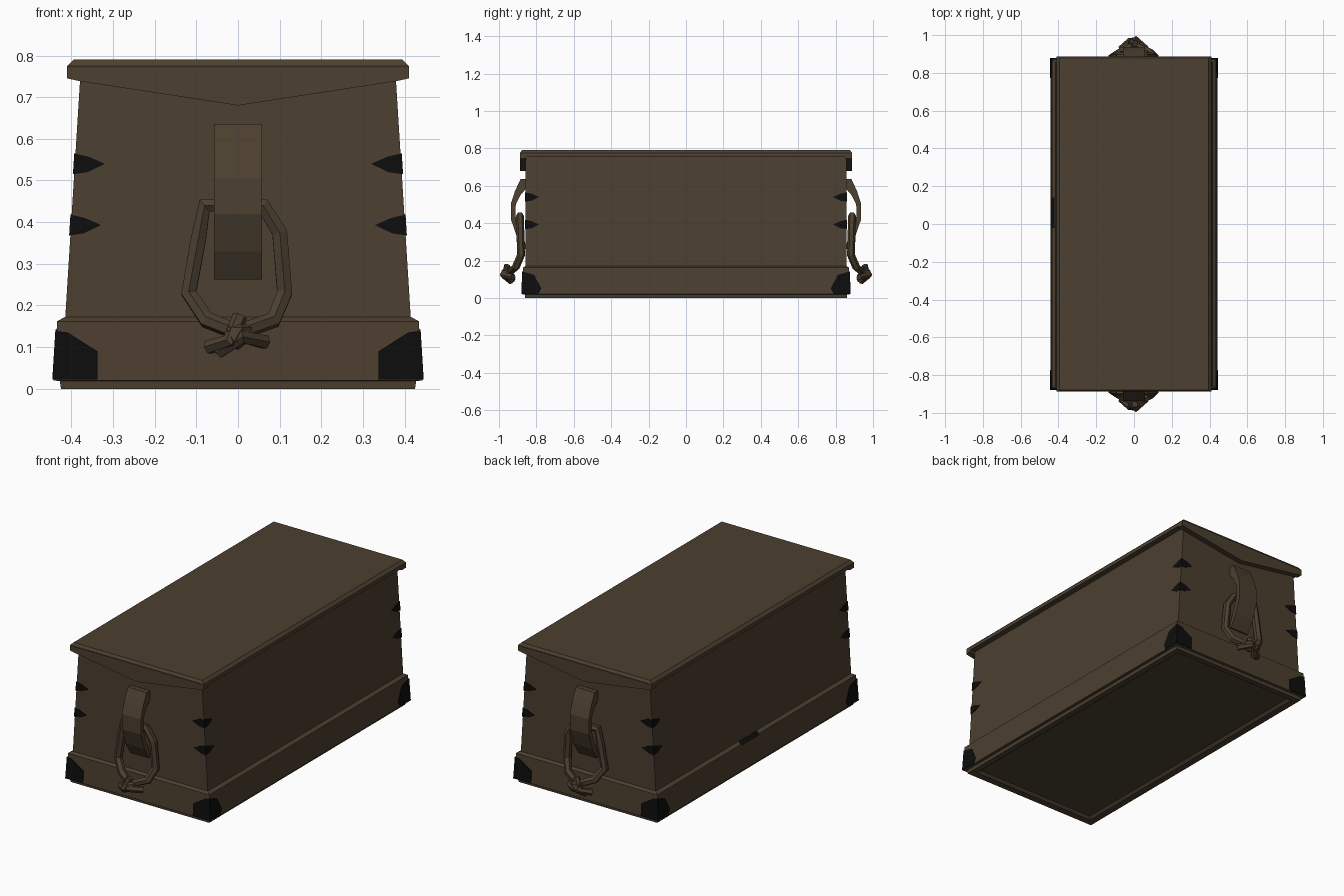
import bpy, bmesh
from mathutils import Vector

if "Cube" in bpy.data.objects:
    bpy.data.objects.remove(bpy.data.objects["Cube"])


def material(name, rgb):
    m = bpy.data.materials.new(name)
    m.diffuse_color = (*rgb, 1)
    m.use_nodes = True
    m.node_tree.nodes["Principled BSDF"].inputs["Base Color"].default_value = m.diffuse_color
    return m


BROWN = material("dark brown wood", (0.072, 0.050, 0.029))
BLACK = material("black iron", (0.004, 0.004, 0.004))


def finish(bm, name, mat):
    bmesh.ops.recalc_face_normals(bm, faces=bm.faces)
    me = bpy.data.meshes.new(name)
    bm.to_mesh(me)
    bm.free()
    me.materials.append(mat)
    ob = bpy.data.objects.new(name, me)
    bpy.context.collection.objects.link(ob)
    return ob


def mirror(ob, x=False, y=True):
    mod = ob.modifiers.new("mirror", 'MIRROR')
    mod.use_axis = (x, y, False)
    mod.use_mirror_merge = False


def loft(name, levels):
    """Closed stack of rectangles given as (half width, half depth, z)."""
    bm = bmesh.new()
    rings = [[bm.verts.new((sx * hx, sy * hy, z))
              for sx, sy in ((-1, -1), (1, -1), (1, 1), (-1, 1))]
             for hx, hy, z in levels]
    for a, b in zip(rings, rings[1:]):
        for i in range(4):
            j = (i + 1) % 4
            bm.faces.new((a[i], a[j], b[j], b[i]))
    bm.faces.new(rings[0])
    bm.faces.new(rings[-1])
    return finish(bm, name, BROWN)


def prism(name, points, offset, mat=BROWN):
    """Solid made by pushing a flat outline along an offset."""
    bm = bmesh.new()
    f = bm.faces.new([bm.verts.new(p) for p in points])
    r = bmesh.ops.extrude_face_region(bm, geom=[f])
    bmesh.ops.translate(bm, vec=Vector(offset),
                        verts=[v for v in r["geom"] if isinstance(v, bmesh.types.BMVert)])
    return finish(bm, name, mat)


def tube(name, pts, radius, closed=False):
    """Low-poly rope along a path, mirrored to the back."""
    cu = bpy.data.curves.new(name, 'CURVE')
    cu.dimensions = '3D'
    cu.bevel_depth = radius
    cu.bevel_resolution = 1
    cu.use_fill_caps = True
    sp = cu.splines.new('POLY')
    sp.points.add(len(pts) - 1)
    for p, q in zip(sp.points, pts):
        p.co = (*q, 1)
    sp.use_cyclic_u = closed
    temp = bpy.data.objects.new(name + "_path", cu)
    bpy.context.collection.objects.link(temp)
    me = bpy.data.meshes.new_from_object(temp.evaluated_get(bpy.context.evaluated_depsgraph_get()))
    bpy.data.objects.remove(temp)
    me.materials.clear()
    me.materials.append(BROWN)
    for poly in me.polygons:
        poly.use_smooth = False
    ob = bpy.data.objects.new(name, me)
    bpy.context.collection.objects.link(ob)
    mirror(ob)


# Chest body, flared base and foot with recessed underside
loft("body", [(0.416, 0.857, 0.15), (0.378, 0.857, 0.76)])
loft("base", [(0.425, 0.860, 0.018), (0.443, 0.876, 0.020), (0.434, 0.872, 0.162), (0.416, 0.857, 0.172)])
loft("foot", [(0.375, 0.81, 0.015), (0.39, 0.825, 0.002), (0.425, 0.86, 0.0), (0.428, 0.862, 0.02)])

# Lid with bevelled top, and a pointed apron at each end
loft("lid", [(0.41, 0.885, 0.755), (0.41, 0.888, 0.775), (0.395, 0.878, 0.79)])
mirror(prism("lid_apron", [(-0.41, -0.888, 0.77), (-0.41, -0.888, 0.745), (-0.378, -0.888, 0.738),
                           (0, -0.888, 0.68), (0.378, -0.888, 0.738), (0.41, -0.888, 0.745),
                           (0.41, -0.888, 0.77)], (0, 0.033, 0)))


def corner_iron(name, end_shape, side_shape, edge_x, edge_y):
    """Thin plates folded round a vertical corner; shapes are (distance from corner, z)."""
    ends = [(edge_x(z) - d, -edge_y(z), z) for d, z in end_shape]
    sides = [(edge_x(z), -edge_y(z) + d, z) for d, z in side_shape]
    mirror(prism(name + "_end", ends, (0, 0.005, 0), BLACK), x=True)
    mirror(prism(name + "_side", sides, (-0.005, 0, 0), BLACK), x=True)


# Iron corners on the base and iron spikes on the body
corner_iron("base_corner", [(0, 0.022), (0.108, 0.022), (0.104, 0.09), (0.03, 0.135), (0, 0.139)],
            [(0, 0.022), (0.09, 0.022), (0.106, 0.05), (0.065, 0.124), (0, 0.142)],
            lambda z: 0.446 - (z - 0.02) * 0.063, lambda z: 0.880 - (z - 0.02) * 0.028)
for label, z in (("upper", 0.54), ("lower", 0.393)):
    spike = [(0, z - 0.025), (0.035, z - 0.02), (0.075, z), (0.035, z + 0.017), (0, z + 0.025)]
    corner_iron(label + "_corner_spike", spike, spike,
                lambda h: 0.419 - (h - 0.15) * 0.0623, lambda h: 0.860)

# Small iron mark on the left ledge
prism("ledge_mark", [(-0.438, -0.02, 0.158), (-0.438, 0.14, 0.158),
                     (-0.425, 0.14, 0.171), (-0.425, -0.02, 0.171)], (0.004, 0, 0.004), BLACK)

# Arched strap holding each ring
mirror(prism("handle_strap", [(-0.058, -y, z) for y, z in (
    (0.85, 0.635), (0.885, 0.635), (0.915, 0.57), (0.936, 0.505), (0.936, 0.42), (0.905, 0.33),
    (0.865, 0.262), (0.85, 0.262), (0.865, 0.31), (0.895, 0.38), (0.912, 0.44), (0.91, 0.50),
    (0.885, 0.55), (0.85, 0.59))], (0.116, 0, 0)))

# Rope ring and its knot
tube("rope_ring", [(-0.08, -0.888, 0.44), (-0.095, -0.886, 0.36), (-0.118, -0.882, 0.23),
                   (-0.075, -0.91, 0.165), (0, -0.945, 0.135), (0.085, -0.91, 0.165),
                   (0.112, -0.882, 0.23), (0.10, -0.886, 0.375), (0.06, -0.888, 0.44)], 0.021, True)
tube("knot_strand_left", [(-0.07, -0.925, 0.10), (-0.02, -0.97, 0.115), (0.005, -0.955, 0.175)], 0.018)
tube("knot_strand_right", [(0.065, -0.925, 0.112), (0.01, -0.978, 0.125), (-0.045, -0.935, 0.09)], 0.018)
bm = bmesh.new()
bmesh.ops.create_icosphere(bm, subdivisions=1, radius=0.037)
bmesh.ops.translate(bm, vec=(0, -0.955, 0.13), verts=bm.verts)
mirror(finish(bm, "knot_core", BROWN))
